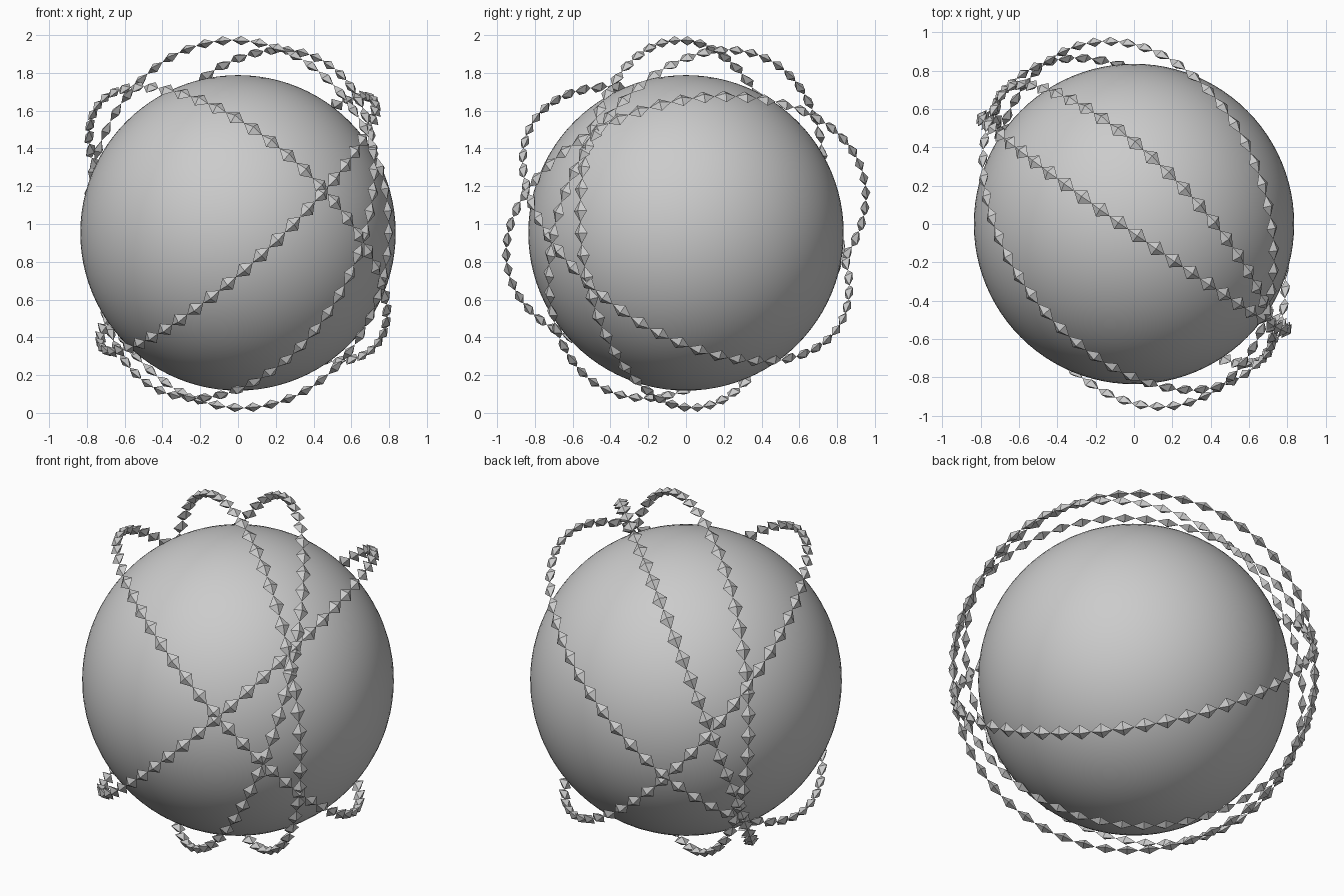
import bpy, bmesh, math
from mathutils import Vector, Matrix

if "Cube" in bpy.data.objects:
    bpy.data.objects.remove(bpy.data.objects["Cube"])

RING_R = 0.973      # radius of every orbiting chain
BEADS = 52          # beads per chain
HALF = (0.025, math.pi * RING_R / BEADS, 0.042)   # radial, along chain, across chain

# Smooth central ball
bpy.ops.mesh.primitive_uv_sphere_add(segments=96, ring_count=48, radius=0.835,
                                     location=(0, 0, 0.953))
bpy.context.object.name = "ball"
bpy.ops.object.shade_smooth()


def add_bead(bm, matrix):
    """Elongated eight-sided diamond with tips along the chain."""
    r, t, a = HALF
    waist = [(r, 0, 0), (0, 0, a), (-r, 0, 0), (0, 0, -a)]
    ring = [bm.verts.new(matrix @ Vector(p)) for p in waist]
    tips = [bm.verts.new(matrix @ Vector((0, s * t, 0))) for s in (1, -1)]
    for i in range(4):
        for tip in tips:
            bm.faces.new((ring[i], ring[(i + 1) % 4], tip))


def bead_chain(name, normal):
    """Circle of tip-to-tip diamonds in the plane with the given normal."""
    n = Vector(normal).normalized()
    u = n.orthogonal().normalized()
    v = n.cross(u)
    basis = Matrix((u, v, n)).transposed().to_4x4()
    bm = bmesh.new()
    for i in range(BEADS):
        spin = Matrix.Rotation(2 * math.pi * i / BEADS, 4, 'Z')
        add_bead(bm, basis @ spin @ Matrix.Translation((RING_R, 0, 0)))
    bmesh.ops.remove_doubles(bm, verts=bm.verts, dist=0.004)
    bmesh.ops.recalc_face_normals(bm, faces=bm.faces)
    mesh = bpy.data.meshes.new(name)
    bm.to_mesh(mesh)
    bm.free()
    obj = bpy.data.objects.new(name, mesh)
    obj.location = (0, 0, 1.0)
    bpy.context.collection.objects.link(obj)


# Four chains fanned around a common diagonal
for name, normal in (("chain_low_tilt", (0.88, 0.69, 1.0)),
                     ("chain_upright", (0.70, 1.0, 0.05)),
                     ("chain_steep", (2.08, 2.06, -1.0)),
                     ("chain_crossing", (0.92, 0.29, -1.0))):
    bead_chain(name, normal)
